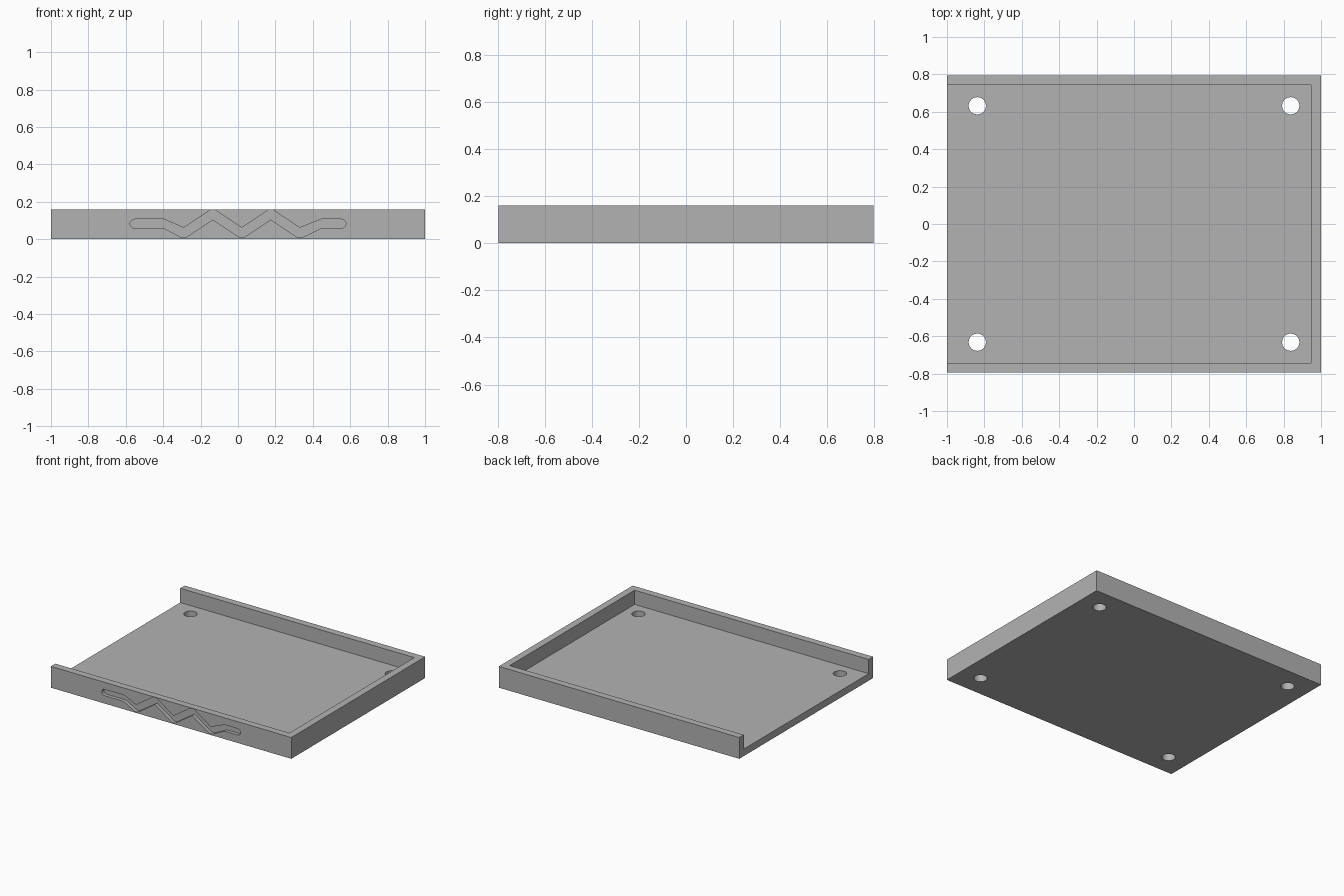
import bpy, bmesh, math
from mathutils import Vector

if "Cube" in bpy.data.objects:
    bpy.data.objects.remove(bpy.data.objects["Cube"], do_unlink=True)

HALF_X, HALF_Y, HEIGHT = 1.0, 0.795, 0.16
WALL = 0.053          # thickness of rim walls and floor
GROOVE_DEPTH = 0.027

grey = bpy.data.materials.new("plain grey")
grey.use_nodes = True
colour = (0.45, 0.45, 0.45, 1)
grey.diffuse_color = colour
grey.node_tree.nodes["Principled BSDF"].inputs["Base Color"].default_value = colour


def prism(name, outline, direction):
    """Solid made by sweeping a flat outline along a direction."""
    bm = bmesh.new()
    face = bm.faces.new([bm.verts.new(p) for p in outline])
    swept = bmesh.ops.extrude_face_region(bm, geom=[face])["geom"]
    moved = [v for v in swept if isinstance(v, bmesh.types.BMVert)]
    bmesh.ops.translate(bm, verts=moved, vec=Vector(direction))
    bmesh.ops.recalc_face_normals(bm, faces=bm.faces)
    mesh = bpy.data.meshes.new(name)
    bm.to_mesh(mesh)
    bm.free()
    mesh.materials.append(grey)
    obj = bpy.data.objects.new(name, mesh)
    bpy.context.collection.objects.link(obj)
    return obj


def box(name, x0, x1, y0, y1, z0, z1):
    outline = [(x0, y0, z0), (x1, y0, z0), (x1, y1, z0), (x0, y1, z0)]
    return prism(name, outline, (0, 0, z1 - z0))


def arc(cx, cz, radius, start, end, steps):
    angles = [math.radians(start + (end - start) * i / steps) for i in range(steps + 1)]
    return [(cx + radius * math.cos(a), cz + radius * math.sin(a)) for a in angles]


def carve(target, cutter):
    """Cut one solid out of another and discard the cutter."""
    cutter.hide_render = True
    mod = target.modifiers.new("cut", "BOOLEAN")
    mod.operation, mod.solver, mod.object = "DIFFERENCE", "EXACT", cutter
    bpy.ops.object.select_all(action="DESELECT")
    bpy.context.view_layer.objects.active = target
    target.select_set(True)
    bpy.ops.object.modifier_apply(modifier=mod.name)
    bpy.data.objects.remove(cutter, do_unlink=True)


# Tray body, with a recess left open at the -x end
tray = box("tray", -HALF_X, HALF_X, -HALF_Y, HALF_Y, 0, HEIGHT)
carve(tray, box("recess_cutter", -HALF_X - 0.2, HALF_X - WALL,
                WALL - HALF_Y, HALF_Y - WALL, WALL, HEIGHT + 0.2))

# Four screw holes through the floor
for sx in (-1, 1):
    for sy in (-1, 1):
        ring = [(x, y, -0.1) for x, y in arc(sx * 0.838, sy * 0.632, 0.046, 0, 360, 48)[:-1]]
        carve(tray, prism("hole_cutter", ring, (0, 0, 0.3)))

# Zigzag groove with rounded ends, sunk into the front wall
MID_Z, END_R, END_X = 0.083, 0.024, 0.553
xs = [-0.395, -0.29, -0.135, 0.02, 0.175, 0.33, 0.445]
swing = [0, -1, 1, -1, 1, -1, 0]
centre = [(x, MID_Z + s * 0.048) for x, s in zip(xs, swing)]
upper, lower = [], []
for (x, z), s in zip(centre, swing):
    half = 0.024 if s == 0 else 0.026
    # outer tips of the bends are slightly blunted
    tips = [(x - 0.012, z + s * half), (x + 0.012, z + s * half)]
    inner = [(x, z - s * half)]
    upper += [(x, z + half)] if s == 0 else (tips if s > 0 else inner)
    lower += [(x, z - half)] if s == 0 else (inner if s > 0 else tips)
outline = (upper + arc(END_X, MID_Z, END_R, 90, -90, 10)
           + lower[::-1] + arc(-END_X, MID_Z, END_R, 270, 90, 10))
carve(tray, prism("groove_cutter", [(x, -HALF_Y - 0.1, z) for x, z in outline],
                  (0, 0.1 + GROOVE_DEPTH, 0)))

# Smooth the round holes while keeping the edges crisp
tray.select_set(True)
bpy.context.view_layer.objects.active = tray
bpy.ops.object.shade_smooth_by_angle(angle=math.radians(25))
